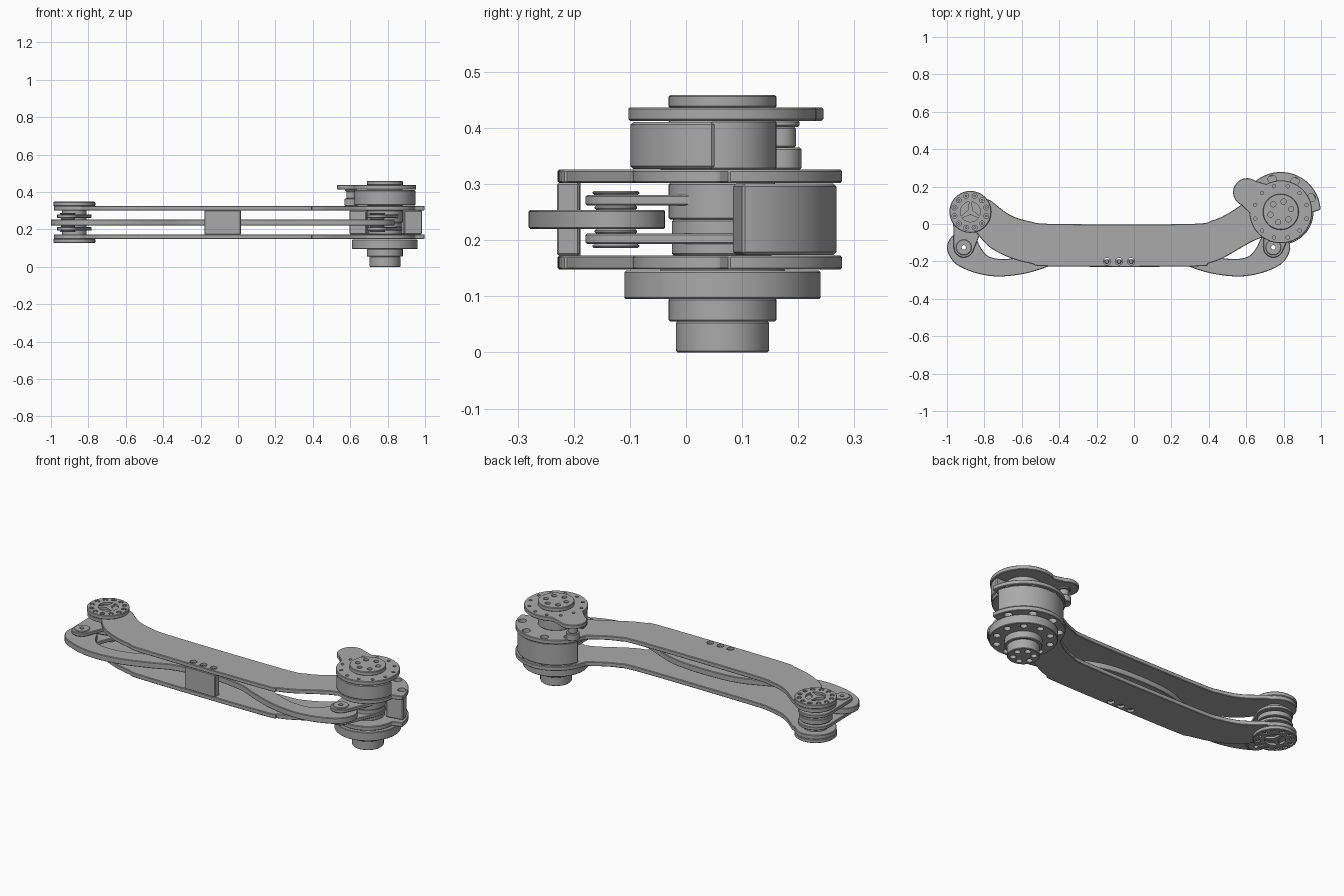
import bpy
import bmesh
from math import acos, atan2, cos, hypot, pi, radians, sin

if "Cube" in bpy.data.objects:
    bpy.data.objects.remove(bpy.data.objects["Cube"], do_unlink=True)

grey = bpy.data.materials.new("machined grey")
grey.use_nodes = True
grey.diffuse_color = (0.4, 0.4, 0.4, 1)
grey.node_tree.nodes["Principled BSDF"].inputs["Base Color"].default_value = (0.4, 0.4, 0.4, 1)

# Joint and pin centres
BASE = (0.785, 0.065)
TIP = (-0.875, 0.065)
BASE_PIN = (0.745, -0.125)
TIP_PIN = (-0.91, -0.125)


def arc(c, r, start=0, end=360, n=64):
    """Points along an arc in degrees; a whole circle does not repeat its start."""
    last = n if abs(end - start) == 360 else n - 1
    angles = [radians(start + (end - start) * i / last) for i in range(n)]
    return [(c[0] + r * cos(a), c[1] + r * sin(a)) for a in angles]


def smooth(pts, steps=6, closed=False):
    """Rounded curve through the given points."""
    n = len(pts)
    pick = (lambda i: pts[i % n]) if closed else (lambda i: pts[max(0, min(n - 1, i))])
    out = []
    for i in range(n if closed else n - 1):
        a, b, c, d = (pick(i + k) for k in (-1, 0, 1, 2))
        for s in range(steps):
            t = s / steps
            out.append(tuple(
                0.5 * (2 * b[k] + (c[k] - a[k]) * t
                       + (2 * a[k] - 5 * b[k] + 4 * c[k] - d[k]) * t * t
                       + (3 * b[k] - a[k] - 3 * c[k] + d[k]) * t ** 3) for k in (0, 1)))
    return out if closed else out + [pts[-1]]


def add_prism(bm, pts, z0, z1):
    face = bm.faces.new([bm.verts.new((x, y, z0)) for x, y in pts])
    top = bmesh.ops.extrude_face_region(bm, geom=[face])["geom"]
    for v in top:
        if isinstance(v, bmesh.types.BMVert):
            v.co.z = z1


def make_object(name, outlines):
    bm = bmesh.new()
    for pts, z0, z1 in outlines:
        add_prism(bm, pts, z0, z1)
    bmesh.ops.recalc_face_normals(bm, faces=bm.faces)
    mesh = bpy.data.meshes.new(name)
    bm.to_mesh(mesh)
    bm.free()
    ob = bpy.data.objects.new(name, mesh)
    bpy.context.collection.objects.link(ob)
    return ob


def prism(name, pts, z0, z1, holes=(), bevel=0.003):
    """Extruded outline with softened rims; holes are (centre, radius, z0, z1)."""
    ob = make_object(name, [(pts, z0, z1)])
    ob.data.materials.append(grey)
    cutter = None
    if bevel:
        mod = ob.modifiers.new("rim", "BEVEL")
        mod.width, mod.segments, mod.angle_limit = bevel, 1, radians(40)
    if holes:
        cutter = make_object("cutter", [(arc(c, r, n=20), a, b) for c, r, a, b in holes])
        cutter.hide_render = True
        mod = ob.modifiers.new("holes", "BOOLEAN")
        mod.operation, mod.solver, mod.object = "DIFFERENCE", "EXACT", cutter
    deps = bpy.context.evaluated_depsgraph_get()
    mesh = bpy.data.meshes.new_from_object(ob.evaluated_get(deps))
    ob.modifiers.clear()
    ob.data = mesh
    if cutter:
        bpy.data.objects.remove(cutter, do_unlink=True)
    bpy.ops.object.select_all(action="DESELECT")
    bpy.context.view_layer.objects.active = ob
    ob.select_set(True)
    bpy.ops.object.shade_smooth_by_angle(angle=radians(30))
    return ob


def disc(name, c, r, z0, z1, holes=()):
    return prism(name, arc(c, r), z0, z1, holes)


def ring_holes(c, ring, r, z0, z1, count):
    return [(p, r, z0, z1) for p in arc(c, ring, 15, 375, count)]


def tapered(c1, r1, c2, r2):
    """Outline of two circles joined by straight tangents."""
    t = atan2(c2[1] - c1[1], c2[0] - c1[0])
    a = acos((r1 - r2) / hypot(c2[0] - c1[0], c2[1] - c1[1])) * 180 / pi
    t *= 180 / pi
    return arc(c1, r1, t + a, t + 360 - a, 40) + arc(c2, r2, t - a, t + a, 32)


# Twin curved arm plates
lower_edge = smooth([(-0.84, -0.05), (-0.77, -0.125), (-0.665, -0.18), (-0.55, -0.212),
                     (-0.43, -0.227), (0.31, -0.227), (0.4, -0.21), (0.48, -0.18),
                     (0.62, -0.1), (0.69, -0.07)])
upper_edge = smooth([(0.57, 0.1), (0.5, 0.055), (0.42, 0.02), (0.29, 0), (-0.41, 0),
                     (-0.56, 0.015), (-0.665, 0.05), (-0.765, 0.125)])
arm = (lower_edge + arc(BASE, 0.16, 245, 358, 30) + arc(BASE, 0.213, 3, 160, 48)
       + upper_edge + arc(TIP, 0.11, 40, 280, 40))
block_holes = [(x, -0.2) for x in (-0.145, -0.08, -0.015)]
for name, z0, z1 in (("lower_arm_plate", 0.148, 0.173), ("upper_arm_plate", 0.302, 0.326)):
    holes = [(c, 0.019, z0 - 0.01, z1 + 0.01) for c in block_holes]
    holes += [(p, 0.022, z0 - 0.01, z1 + 0.01) for p in arc(BASE, 0.18, 25, 145, 4)]
    prism(name, arm, z0, z1, holes)

# Spacer block between the plates, with its screws
x0, x1 = -0.18, 0.015
prism("spacer_block", [(x0, -0.23), (x1, -0.23), (x1, -0.19), (x0, -0.19)], 0.173, 0.302)
for c in block_holes:
    disc("block_screw", c, 0.012, 0.155, 0.319)

# Slender connecting link, symmetric about its middle
half = [(0.2, -0.055), (0.35, -0.11), (0.5, -0.17), (0.61, -0.187), (0.69, -0.175),
        (0.735, -0.13), (0.77, -0.065), (0.83, -0.037), (0.89, -0.065), (0.918, -0.13),
        (0.88, -0.205), (0.8, -0.25), (0.7, -0.276), (0.6, -0.279), (0.47, -0.258),
        (0.33, -0.21), (0.2, -0.16)]
mid = -0.0825
link = ([(mid, -0.04)] + [(mid + d, y) for d, y in half]
        + [(mid, -0.14)] + [(mid - d, y) for d, y in reversed(half)])
prism("connecting_link", smooth(link, 5, True), 0.22, 0.254,
      [(p, 0.012, 0.2, 0.27) for p in (BASE_PIN, TIP_PIN)])

# Paired levers and hollow pins at both joints
for side, hub, pin in (("base", BASE, BASE_PIN), ("tip", TIP, TIP_PIN)):
    bore = [(pin, 0.012, 0.1, 0.4)]
    for z in (0.193, 0.262):
        prism(side + "_lever", tapered(hub, 0.093, pin, 0.054), z, z + 0.019, bore)
    for z0, z1 in ((0.186, 0.193), (0.281, 0.288)):
        disc(side + "_pin_head", pin, 0.042, z0, z1, bore)
    for z0, z1 in ((0.212, 0.22), (0.254, 0.262)):
        disc(side + "_pin_washer", pin, 0.038, z0, z1, bore)

# Tip joint: hub, spool and bolted end discs
disc("tip_hub", TIP, 0.065, 0.15, 0.325)
disc("tip_spool", TIP, 0.088, 0.222, 0.252)
for name, z0, z1, face, inner in (("lower", 0.128, 0.149, 0.128, 0.14),
                                  ("upper", 0.325, 0.348, 0.348, 0.336)):
    lo, hi = (face - 0.01, inner) if face < inner else (inner, face + 0.01)
    disc("tip_" + name + "_disc", TIP, 0.112, z0, z1,
         ring_holes(TIP, 0.088, 0.013, lo, hi, 12) + [(TIP, 0.054, lo, hi)])
    lo, hi = sorted((face, inner))
    disc("tip_" + name + "_boss", TIP, 0.016, lo, hi)
    for end in arc(TIP, 0.046, 90, 450, 3):
        prism("tip_" + name + "_spoke", tapered(TIP, 0.014, end, 0.008), lo, hi, bevel=0)
    for p in arc(TIP, 0.088, 15, 375, 12):
        prism("tip_" + name + "_bolt", arc(p, 0.007, n=6), lo + 0.002, hi - 0.002, bevel=0)

# Base joint: hub core and curved housing between the plates
disc("base_lower_core", BASE, 0.09, 0.173, 0.237)
disc("base_upper_core", BASE, 0.096, 0.237, 0.302)
prism("housing_wall", arc(BASE, 0.203, 10, 160) + arc(BASE, 0.105, 160, 10, 40),
      0.174, 0.301, bevel=0.005)

# Base joint: stepped shaft and bolted flange below
disc("base_flange", BASE, 0.175, 0.095, 0.146, ring_holes(BASE, 0.142, 0.018, 0.08, 0.115, 10))
disc("shaft_collar", BASE, 0.096, 0.055, 0.097)
disc("shaft_end", BASE, 0.083, 0, 0.056, ring_holes(BASE, 0.053, 0.016, -0.01, 0.02, 6))

# Base joint: half drum, core and lobed cap above
disc("drum_core", BASE, 0.096, 0.326, 0.414)
prism("half_drum", arc(BASE, 0.164, 185, 355), 0.327, 0.411, bevel=0.005)
lobe = (0.605, 0.17)
turn = atan2(lobe[1] - BASE[1], lobe[0] - BASE[0]) * 180 / pi
cap = (arc(BASE, 0.168, turn + 32, turn + 328, 60)
       + arc(lobe, 0.075, turn - 95, turn + 95, 36))
prism("lobed_cap", cap, 0.413, 0.437, ring_holes(BASE, 0.142, 0.009, 0.425, 0.45, 12))
disc("cap_boss", BASE, 0.096, 0.436, 0.459, ring_holes(BASE, 0.057, 0.014, 0.447, 0.47, 6))

# Stepped post under the lobe
for r, z0, z1 in ((0.036, 0.326, 0.365), (0.026, 0.365, 0.402), (0.032, 0.402, 0.414)):
    disc("lobe_post", lobe, r, z0, z1)
